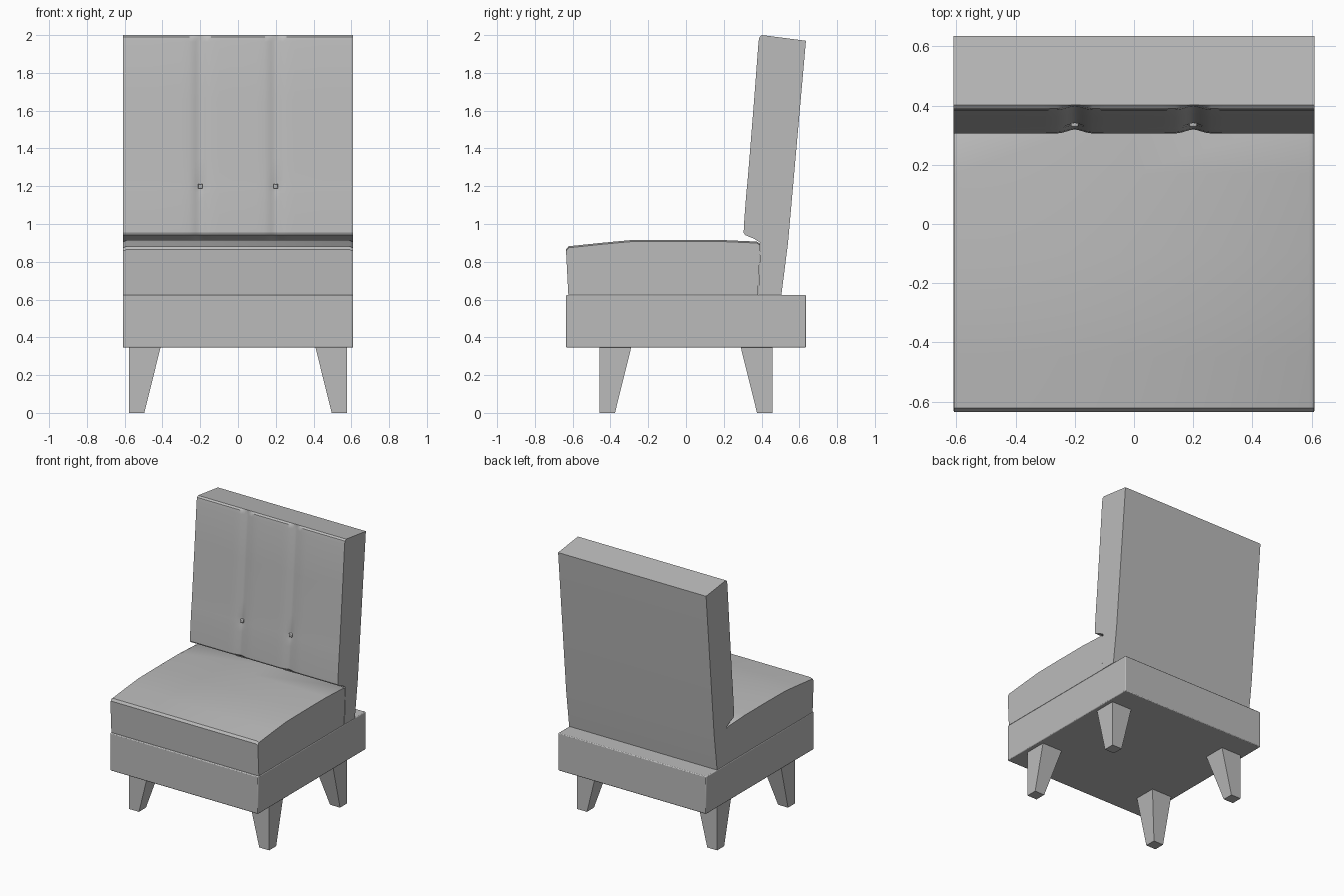
import bpy, bmesh, math

cube = bpy.data.objects.get("Cube")
if cube:
    bpy.data.objects.remove(cube, do_unlink=True)

grey = bpy.data.materials.new("soft grey")
grey.use_nodes = True
grey.diffuse_color = (0.5, 0.5, 0.5, 1)
grey.node_tree.nodes["Principled BSDF"].inputs["Base Color"].default_value = (0.5, 0.5, 0.5, 1)


def finish(name, bm, smooth=False, bevel=0):
    """Turn a bmesh into a named, coloured object."""
    bmesh.ops.recalc_face_normals(bm, faces=bm.faces[:])
    mesh = bpy.data.meshes.new(name)
    bm.to_mesh(mesh)
    bm.free()
    mesh.materials.append(grey)
    obj = bpy.data.objects.new(name, mesh)
    bpy.context.collection.objects.link(obj)
    if bevel:
        mod = obj.modifiers.new("soft edges", 'BEVEL')
        mod.width = bevel
        mod.segments = 2
    if smooth:
        bpy.ops.object.select_all(action='DESELECT')
        obj.select_set(True)
        bpy.context.view_layer.objects.active = obj
        bpy.ops.object.shade_smooth_by_angle(angle=math.radians(30))
    return obj


def loft(name, xs, section, smooth=True):
    """Skin closed (y, z) sections across the stations xs."""
    bm = bmesh.new()
    rings = [[bm.verts.new((x, y, z)) for y, z in section(x)] for x in xs]
    n = len(rings[0])
    for a, b in zip(rings, rings[1:]):
        for i in range(n):
            j = (i + 1) % n
            bm.faces.new((a[i], a[j], b[j], b[i]))
    bm.faces.new(rings[0])
    bm.faces.new(rings[-1])
    return finish(name, bm, smooth)


def box(name, size, centre, bevel=0):
    bm = bmesh.new()
    bmesh.ops.create_cube(bm, size=1)
    for v in bm.verts:
        v.co = [c * s + o for c, s, o in zip(v.co, size, centre)]
    return finish(name, bm, bevel > 0, bevel)


# Base frame
box("base_frame", (1.22, 1.27, 0.28), (0, 0, 0.485), 0.006)

# Seat cushion: crowned top with softened side edges
SEAT = [(-0.623, 0.625), (-0.635, 0.865), (-0.622, 0.882), (-0.45, 0.9),
        (-0.30, 0.914), (-0.1, 0.916), (0.17, 0.916), (0.375, 0.907),
        (0.393, 0.895), (0.38, 0.625)]


def seat_section(x):
    drop = 0.008 if abs(x) > 0.6 else 0
    return [(y, z - drop if z > 0.8 else z) for y, z in SEAT]


loft("seat_cushion", (-0.608, -0.59, 0, 0.59, 0.608), seat_section)

# Backrest: leaning slab with two vertical tufting grooves
FRONT = [(0.383, 0.625), (0.395, 0.9), (0.36, 0.922), (0.312, 0.942),
         (0.305, 0.955), (0.309, 1.03), (0.316, 1.12), (0.32, 1.17),
         (0.323, 1.2), (0.326, 1.23), (0.336, 1.35), (0.36, 1.65),
         (0.384, 1.965), (0.389, 1.99), (0.402, 2.0)]
REAR = [(0.635, 1.97), (0.54, 0.9), (0.505, 0.625)]


def back_section(x):
    d = abs(abs(x) - 0.2)
    groove = 0.014 * math.exp(-(d / 0.035) ** 2)
    points = []
    for y, z in FRONT:
        depth = groove if 0.92 < z < 1.995 else 0
        depth += 0.008 * math.exp(-(d / 0.02) ** 2 - ((z - 1.2) / 0.02) ** 2)
        points.append((y + depth, z))
    return points + REAR


half = [0.03, 0.1, 0.14, 0.16, 0.175, 0.19, 0.2, 0.21, 0.225, 0.24, 0.26, 0.3, 0.45, 0.61]
loft("backrest", [-x for x in reversed(half)] + half, back_section)

# Legs and buttons, mirrored left and right
for sx, side in ((-1, "right"), (1, "left")):
    box("button_" + side, (0.026, 0.02, 0.026), (sx * 0.2, 0.338, 1.2), 0.005)
    for sy, end in ((-1, "front"), (1, "back")):
        bm = bmesh.new()
        bmesh.ops.create_cube(bm, size=1)
        for v in bm.verts:
            # outer faces stay vertical, inner faces taper to the foot
            top = v.co.z > 0
            reach = 0.168 if top else 0.082
            ox = 0 if v.co.x * sx > 0 else reach
            oy = 0 if v.co.y * sy > 0 else reach
            v.co = (sx * (0.578 - ox), sy * (0.458 - oy), 0.347 if top else 0)
        finish(end + "_leg_" + side, bm)
